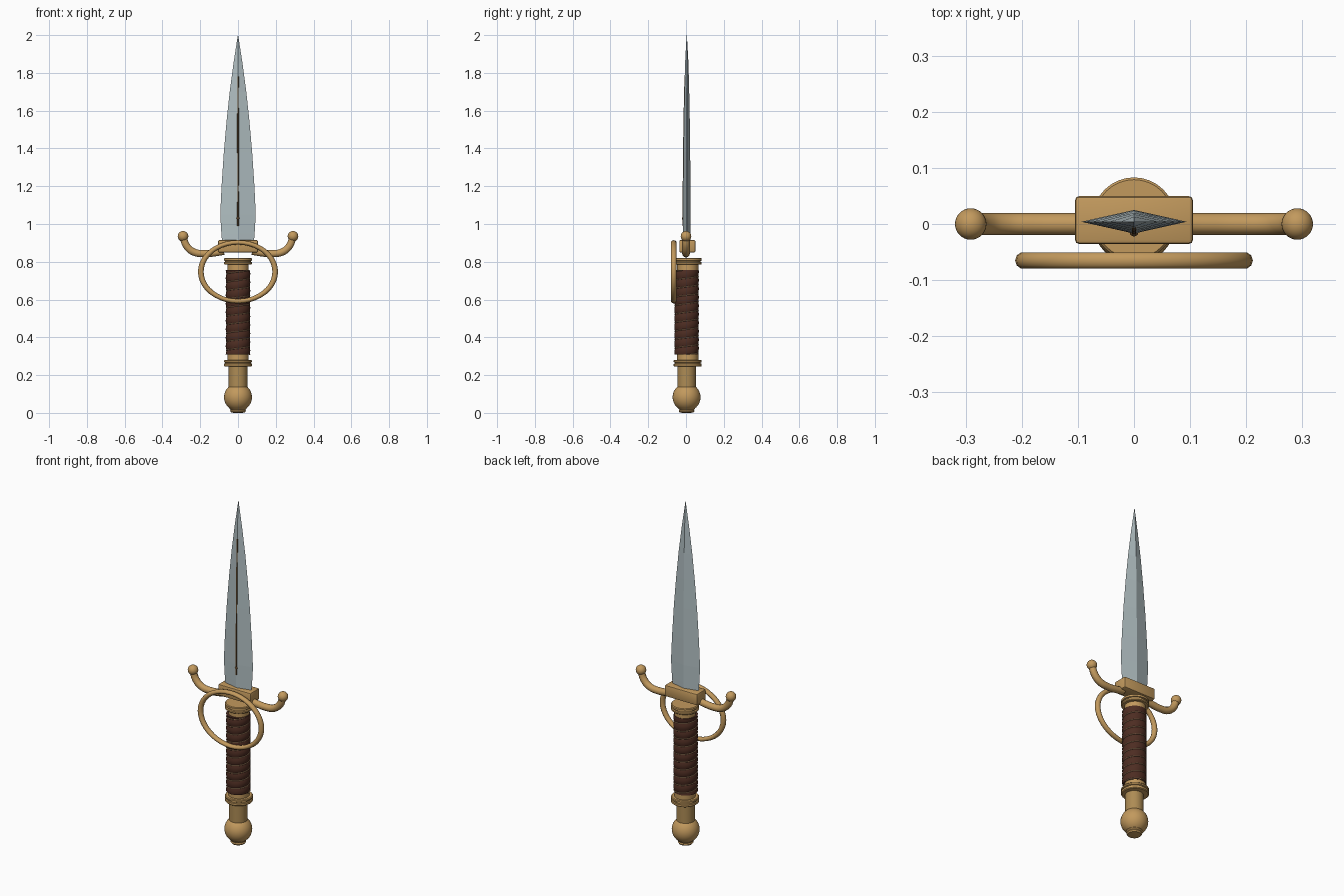
import bpy, bmesh, math
from mathutils import Vector

cube = bpy.data.objects.get("Cube")
if cube:
    bpy.data.objects.remove(cube, do_unlink=True)


def material(name, rgb):
    m = bpy.data.materials.new(name)
    m.use_nodes = True
    m.diffuse_color = (*rgb, 1)
    m.node_tree.nodes["Principled BSDF"].inputs["Base Color"].default_value = (*rgb, 1)
    return m


GOLD = material("gold", (0.54, 0.32, 0.11))
DARK_GOLD = material("dark gold", (0.42, 0.26, 0.09))
STEEL = material("steel", (0.44, 0.52, 0.54))
LEATHER = material("brown leather", (0.075, 0.026, 0.016))
WIRE = material("wire", (0.32, 0.19, 0.10))
GROOVE = material("dark bronze", (0.12, 0.065, 0.025))


def smooth(obj, angle=35):
    bpy.ops.object.select_all(action="DESELECT")
    obj.select_set(True)
    bpy.context.view_layer.objects.active = obj
    bpy.ops.object.shade_smooth_by_angle(angle=math.radians(angle))


def finish(name, bm, mat, angle=35):
    bmesh.ops.recalc_face_normals(bm, faces=bm.faces[:])
    mesh = bpy.data.meshes.new(name)
    bm.to_mesh(mesh)
    bm.free()
    obj = bpy.data.objects.new(name, mesh)
    bpy.context.collection.objects.link(obj)
    mesh.materials.append(mat)
    if angle:
        smooth(obj, angle)
    return obj


def skin(bm, rings):
    """Bridge equal loops of points and cap both ends."""
    loops = [[bm.verts.new(p) for p in ring] for ring in rings]
    n = len(loops[0])
    for a, b in zip(loops, loops[1:]):
        for i in range(n):
            j = (i + 1) % n
            bm.faces.new((a[i], a[j], b[j], b[i]))
    bm.faces.new(loops[0][::-1])
    bm.faces.new(loops[-1])


def circle(r, z, y=0.0, n=32):
    """Level ring; r may be a number or a function of the angle."""
    pts = []
    for i in range(n):
        a = math.tau * i / n
        rad = r(a) if callable(r) else r
        pts.append((rad * math.cos(a), y + rad * math.sin(a), z))
    return pts


def lathe(name, profile, mat, y=0.0):
    bm = bmesh.new()
    skin(bm, [circle(r, z, y) for r, z in profile])
    return finish(name, bm, mat)


def tube(name, pts, radius, mat, kind="POLY", sides=3):
    cu = bpy.data.curves.new(name, "CURVE")
    cu.dimensions = "3D"
    cu.bevel_depth = radius
    cu.bevel_resolution = sides
    cu.use_fill_caps = True
    sp = cu.splines.new(kind)
    if kind == "BEZIER":
        sp.bezier_points.add(len(pts) - 1)
        for bp, p in zip(sp.bezier_points, pts):
            bp.co = p
            bp.handle_left_type = bp.handle_right_type = "AUTO"
        sp.resolution_u = 6
    else:
        sp.points.add(len(pts) - 1)
        for sp_pt, p in zip(sp.points, pts):
            sp_pt.co = (*p, 1)
    cu.materials.append(mat)
    obj = bpy.data.objects.new(name, cu)
    bpy.context.collection.objects.link(obj)
    bpy.ops.object.select_all(action="DESELECT")
    obj.select_set(True)
    bpy.context.view_layer.objects.active = obj
    bpy.ops.object.convert(target="MESH")
    smooth(bpy.context.object, 50)


def ball(name, centre, r, mat):
    bm = bmesh.new()
    bmesh.ops.create_uvsphere(bm, u_segments=32, v_segments=16, radius=r)
    bmesh.ops.translate(bm, verts=bm.verts, vec=Vector(centre))
    return finish(name, bm, mat)


# Blade: diamond sections drawn up to a point
BLADE_Y = 0.004
bm = bmesh.new()
sections = [(0.88, 0.082, 0.021), (0.95, 0.088, 0.021), (1.05, 0.094, 0.021),
            (1.2, 0.087, 0.02), (1.38, 0.075, 0.018), (1.55, 0.060, 0.016),
            (1.7, 0.044, 0.013), (1.85, 0.024, 0.009), (2.0, 0.0008, 0.0008)]
skin(bm, [[(w, BLADE_Y, z), (0, BLADE_Y + t, z), (-w, BLADE_Y, z), (0, BLADE_Y - t, z)]
          for z, w, t in sections])
finish("blade", bm, STEEL, 0)

# Groove line on the front ridge, with a small stud near its foot
bm = bmesh.new()
skin(bm, [[(0.005, y + 0.004, z), (-0.005, y + 0.004, z), (-0.003, y - 0.001, z), (0.003, y - 0.001, z)]
          for z, y in ((0.99, -0.018), (1.2, -0.0165), (1.38, -0.0145), (1.55, -0.0125), (1.78, -0.007))])
finish("blade_groove", bm, GROOVE, 0)
ball("groove_stud", (0, -0.014, 1.03), 0.008, GROOVE)

# Guard block
bm = bmesh.new()
bmesh.ops.create_cube(bm, size=1)
for v in bm.verts:
    v.co = (v.co.x * 0.21, v.co.y * 0.085 + 0.007, v.co.z * 0.066 + 0.882)
bmesh.ops.bevel(bm, geom=bm.edges[:], offset=0.007, segments=2, affect="EDGES", profile=0.5)
finish("guard_block", bm, GOLD)

# Curved guard arms with end balls
for side, s in (("left", 1), ("right", -1)):
    path = [(0.075, 0.856), (0.12, 0.848), (0.18, 0.843), (0.235, 0.852), (0.273, 0.885), (0.29, 0.93)]
    tube(side + "_guard_arm", [(s * x, 0, z) for x, z in path], 0.02, GOLD, "BEZIER")
    ball(side + "_guard_ball", (s * 0.291, 0, 0.935), 0.028, GOLD)

# Oval ring in front of the grip
bpy.ops.mesh.primitive_torus_add(major_segments=40, minor_segments=10, major_radius=0.197,
                                 minor_radius=0.015, location=(0, -0.065, 0.747),
                                 rotation=(math.pi / 2, 0, 0))
ring = bpy.context.object
ring.name = "finger_ring"
ring.scale = (1, 0.79, 1)
ring.data.materials.append(GOLD)
smooth(ring, 50)

# Collars at each end of the grip
COLLAR_Y = 0.009
for name, base, up in (("upper_collar", 0.785, 1), ("lower_collar", 0.281, -1)):
    lip = [(0.056, -0.035), (0.056, 0.0), (0.070, 0.0), (0.074, 0.004), (0.074, 0.012),
           (0.068, 0.015), (0.068, 0.019), (0.074, 0.021), (0.074, 0.032), (0.070, 0.036)]
    lathe(name, [(r, base + up * z) for r, z in lip], GOLD, COLLAR_Y)

# Grip with a spiral wrap, and thin wire lying in the spiral
PITCH, LOW, HIGH, GRIP_Y = 0.045, 0.308, 0.757, 0.003


def wrap_radius(z):
    return lambda a: 0.061 + 0.004 * abs(math.sin(math.pi * ((z - LOW) / PITCH - a / math.tau)))


bm = bmesh.new()
rows = 100
levels = [LOW + (HIGH - LOW) * i / rows for i in range(rows + 1)]
skin(bm, [circle(wrap_radius(z), z, GRIP_Y) for z in levels])
finish("grip", bm, LEATHER, 50)

turns = (HIGH - LOW) / PITCH
steps = int(turns * 32)
tube("grip_wire", [(0.0622 * math.cos(math.tau * i / 32),
                    GRIP_Y + 0.0622 * math.sin(math.tau * i / 32),
                    LOW + PITCH * i / 32) for i in range(steps)], 0.0028, WIRE, sides=1)

# Neck, pommel and foot button
lathe("neck", [(0.049, 0.13), (0.049, 0.25)], DARK_GOLD, GRIP_Y)
ball("pommel", (0, GRIP_Y, 0.083), 0.074, GOLD)
lathe("pommel_button", [(0.02, 0.0), (0.036, 0.002), (0.042, 0.010), (0.038, 0.016),
                        (0.044, 0.022), (0.044, 0.03)], GOLD, GRIP_Y)
